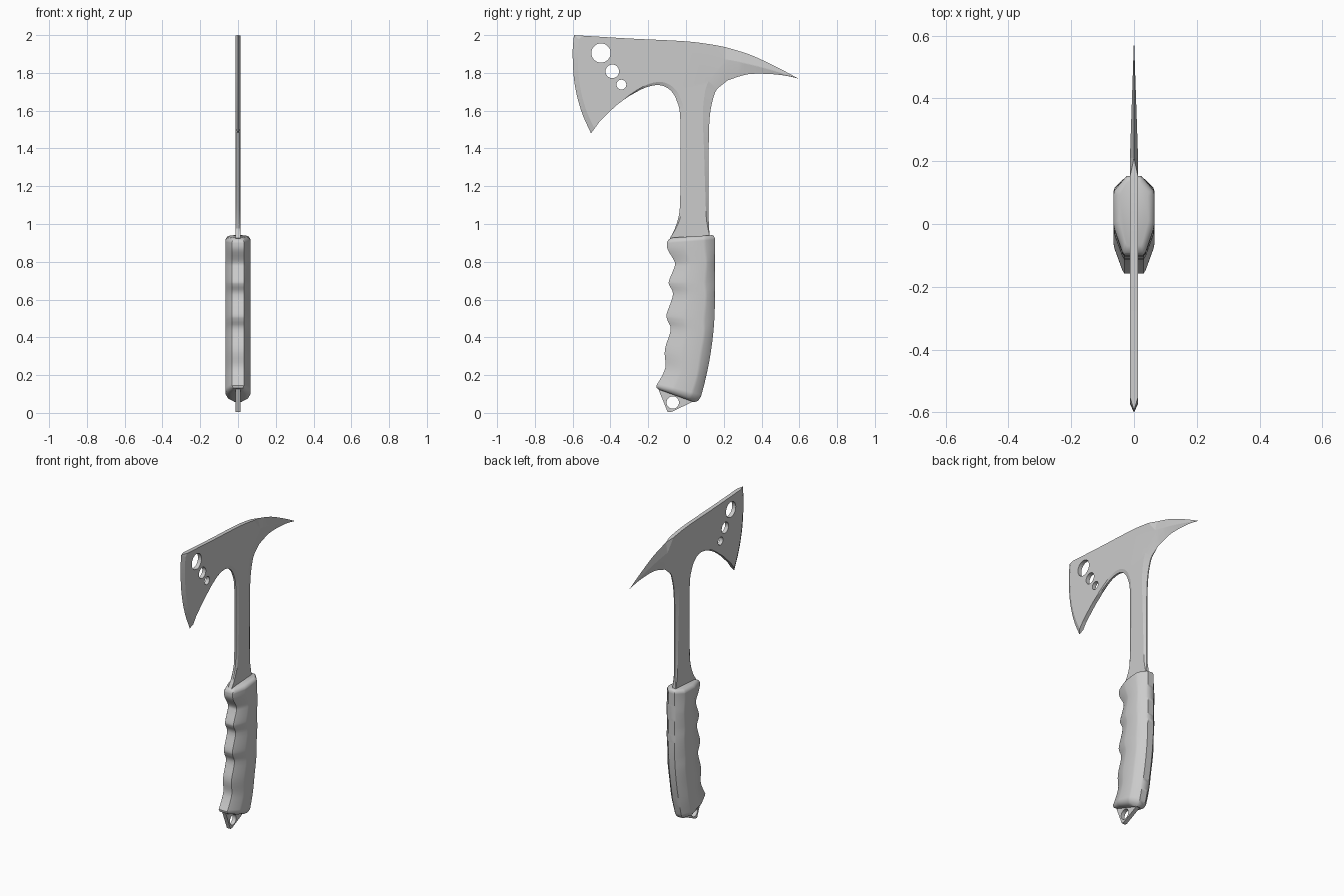
import bpy, bmesh, math
from mathutils import Vector

if "Cube" in bpy.data.objects:
    bpy.data.objects.remove(bpy.data.objects["Cube"])

T = 0.013  # half thickness of the steel plate

grey = bpy.data.materials.new("plain grey")
grey.use_nodes = True
grey.diffuse_color = (0.6, 0.6, 0.6, 1)
grey.node_tree.nodes["Principled BSDF"].inputs["Base Color"].default_value = (0.6, 0.6, 0.6, 1)


def smooth(points, steps):
    """Catmull-Rom curve through 2D points."""
    pts = [Vector(p) for p in points]
    out = []
    for i in range(len(pts) - 1):
        a, b, c, d = pts[max(i - 1, 0)], pts[i], pts[i + 1], pts[min(i + 2, len(pts) - 1)]
        for s in range(steps):
            t = s / steps
            out.append(0.5 * (2 * b + (c - a) * t + (2 * a - 5 * b + 4 * c - d) * t * t
                              + (3 * b - a - 3 * c + d) * t ** 3))
    return out + [pts[-1]]


def bridge(bm, a, b):
    for i in range(len(a)):
        j = (i + 1) % len(a)
        bm.faces.new((a[i], a[j], b[j], b[i]))


def finish(bm, name, angle):
    bmesh.ops.remove_doubles(bm, verts=bm.verts, dist=0.0002)
    bmesh.ops.recalc_face_normals(bm, faces=bm.faces)
    mesh = bpy.data.meshes.new(name)
    bm.to_mesh(mesh)
    bm.free()
    obj = bpy.data.objects.new(name, mesh)
    bpy.context.collection.objects.link(obj)
    mesh.materials.append(grey)
    bpy.ops.object.select_all(action='DESELECT')
    obj.select_set(True)
    bpy.context.view_layer.objects.active = obj
    bpy.ops.object.shade_smooth_by_angle(angle=math.radians(angle))


# Each outline rule returns (rim point, bevel point, rim half thickness, bevel half thickness)
def plain(points, steps=1):
    return [(p, p, T, T) for p in smooth(points, steps)]


def bevelled(points, width, rim):
    """Inset along the inward normal by width(t)."""
    pts = smooth(points, 5)
    last = len(pts) - 1
    out = []
    for i, p in enumerate(pts):
        d = (pts[min(i + 1, last)] - pts[max(i - 1, 0)]).normalized()
        out.append((p, p + Vector((d.y, -d.x)) * width(i / last), rim, T))
    return out


def spike(points, gap):
    """Slope from a sharp rim to a ridge that thins towards the tip."""
    out = []
    for p in smooth(points, 5):
        y = min(p.x, 0.58)
        t = (y - 0.21) / 0.38
        ridge = 1.87 - 0.1 * t + 0.04 * t * (1 - t) + gap
        out.append((p, Vector((y, ridge)), 0, T * min(1, 1 - t)))
    return out


def cutting_edge(points):
    centre = Vector((-0.3, 1.75))
    return [(p, p.lerp(centre, 0.09), 0, T) for p in smooth(points, 5)]


# Outline of the one-piece steel body, clockwise from the top of the head
head_top = plain([(-.55, 1.997), (-.3, 1.982), (0, 1.967), (.15, 1.948)], 5)
spike_top = spike([(.21, 1.936), (.34, 1.896), (.47, 1.836), (.545, 1.797)], .002)
spike_tip = spike([(.595, 1.77)], 0)
spike_bottom = spike([(.545, 1.782), (.46, 1.793), (.33, 1.793), (.22, 1.76)], -.002)
shaft_back = bevelled([(.17, 1.72), (.15, 1.685), (.127, 1.58), (.12, 1.4), (.12, 1.02)],
                      lambda t: .065 - .053 * t, .003)
tang = plain([(.125, .93), (.1, .9), (.08, .3), (.055, .068), (-.08, .004),
              (-.097, .004), (-.148, .13), (-.04, .3), (-.04, .9), (-.085, .925)])
shaft_front = bevelled([(-.063, .965), (-.037, 1.05), (-.03, 1.18), (-.03, 1.55), (-.05, 1.655),
                        (-.085, 1.71), (-.14, 1.735), (-.215, 1.722), (-.305, 1.675)],
                       lambda t: .003 + .02 * math.sin(math.pi * t), .006)
head_bottom = plain([(-.33, 1.657), (-.375, 1.622), (-.455, 1.545)], 5)
blade = cutting_edge([(-.503, 1.48), (-.555, 1.6), (-.59, 1.745), (-.60, 1.9), (-.593, 2.0)])
outline = (head_top + spike_top + spike_tip + spike_bottom + shaft_back
           + tang + shaft_front + head_bottom + blade)
# y, z, radius of three blade holes and the lanyard hole
holes = [(-.45, 1.905, .051), (-.39, 1.808, .036), (-.342, 1.738, .026), (-.07, .055, .033)]


def build_body():
    bm = bmesh.new()
    sides = []
    for sign in (1, -1):
        inner = [bm.verts.new((0, p[1].x, p[1].y)) for p in outline]
        rings = [[bm.verts.new((0, y + r * math.cos(a), z + r * math.sin(a)))
                  for a in (math.tau * k / 28 for k in range(28))] for y, z, r in holes]
        edges = [bm.edges.new((lp[i - 1], lp[i])) for lp in [inner] + rings for i in range(len(lp))]
        bmesh.ops.triangle_fill(bm, use_beauty=True, use_dissolve=False, edges=edges,
                                normal=(sign, 0, 0))
        for v, p in zip(inner, outline):
            v.co.x = sign * p[3]
        for ring in rings:
            for v in ring:
                v.co.x = sign * T
        outer = [bm.verts.new((sign * p[2], p[0].x, p[0].y)) for p in outline]
        bridge(bm, inner, outer)
        sides.append([outer] + rings)
    # walls of the rim and the holes
    for a, b in zip(*sides):
        bridge(bm, a, b)
    finish(bm, "steel_body", 8)


def build_grip():
    # finger grooves along the front, top to bottom; the back follows a smooth bow
    front = [(-.10, .905), (-.097, .865), (-.06, .80), (-.064, .765), (-.09, .70), (-.088, .675),
             (-.069, .625), (-.102, .525), (-.098, .49), (-.081, .44), (-.112, .335),
             (-.108, .25), (-.125, .20), (-.157, .145)]
    rows = []
    for p in smooth(front, 4):
        z = .925 - (.905 - p.y) * 1.105
        rows.append((p.x, p.y, .153 - .28 * max(0, .6 - z) ** 2, z, 1))
    # rounded ends: front y, z, back y, z, width scale
    rows = ([(-.07, .928, .14, .941, .70), (-.09, .92, .147, .937, .88)] + rows
            + [(-.155, .132, .065, .065, .85), (-.14, .122, .045, .056, .6)])
    # half section: fraction from front to back, half width
    half = [(0, .031), (.05, .038), (.33, .062), (.40, .0655),
            (.76, .0655), (.82, .062), (.97, .030), (1, .022)]
    section = half + [(t, -w) for t, w in reversed(half)]
    bm = bmesh.new()
    loops = [[bm.verts.new((w * s, fy + (by - fy) * t, fz + (bz - fz) * t)) for t, w in section]
             for fy, fz, by, bz, s in rows]
    for a, b in zip(loops, loops[1:]):
        bridge(bm, a, b)
    bm.faces.new(loops[0])
    bm.faces.new(loops[-1])
    finish(bm, "grip", 40)


build_body()
build_grip()
